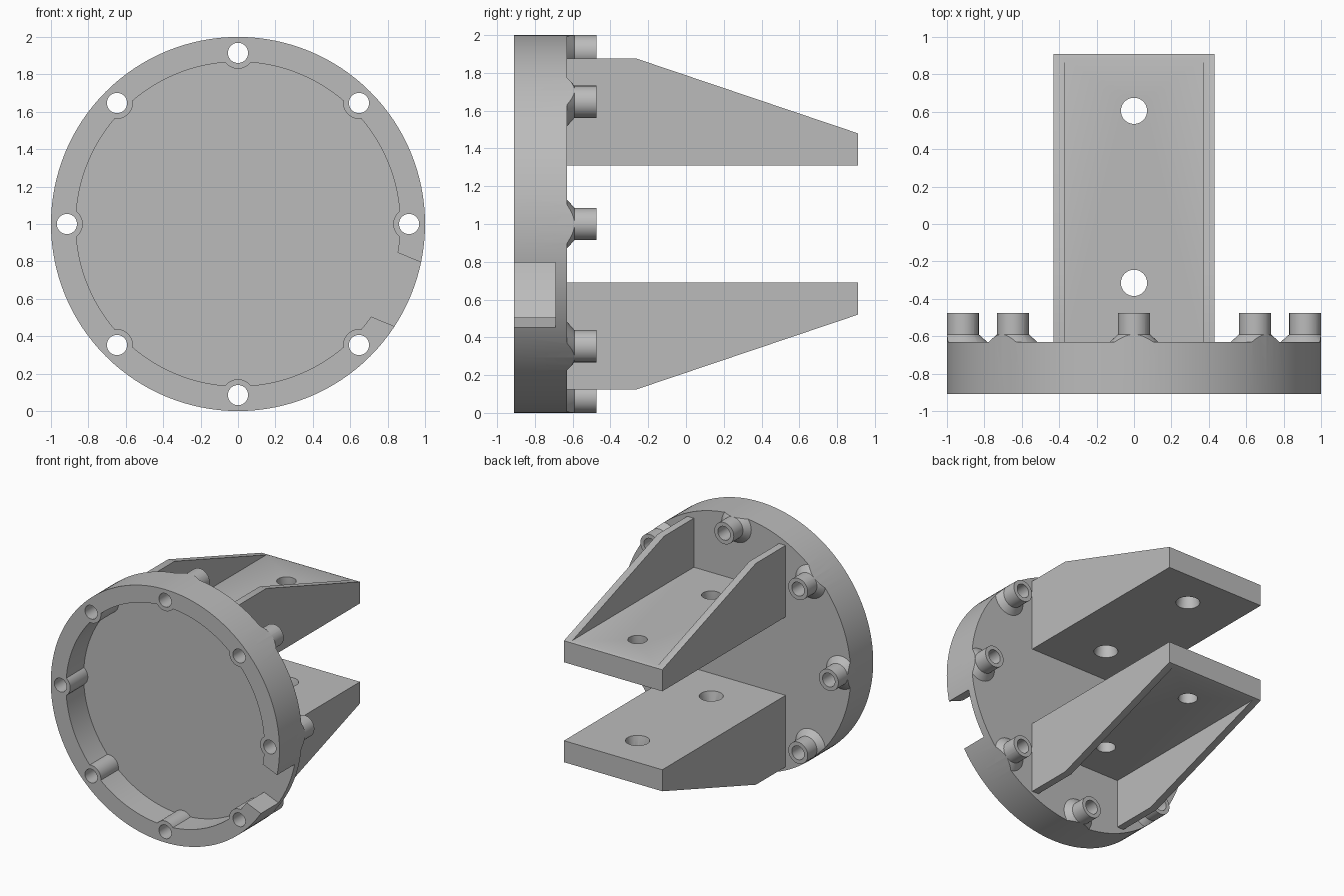
import bpy, bmesh
from math import pi, cos, sin, radians
from mathutils import Matrix, Vector

cube = bpy.data.objects.get("Cube")
if cube:
    bpy.data.objects.remove(cube, do_unlink=True)

grey = bpy.data.materials.new("plain grey")
grey.use_nodes = True
grey.diffuse_color = (0.5, 0.5, 0.5, 1)
grey.node_tree.nodes["Principled BSDF"].inputs["Base Color"].default_value = (0.5, 0.5, 0.5, 1)

AXIS_Z = 1.0                       # height of the flange axis
FRONT, FLOOR, BACK, BOSS_END = -0.91, -0.69, -0.63, -0.475
BOLT_RING, BOSS_R = 0.915, 0.085


def make(name, bm):
    bmesh.ops.recalc_face_normals(bm, faces=bm.faces)
    mesh = bpy.data.meshes.new(name)
    bm.to_mesh(mesh)
    bm.free()
    mesh.materials.append(grey)
    ob = bpy.data.objects.new(name, mesh)
    bpy.context.collection.objects.link(ob)
    return ob


def rod(bm, start, end, r1, r2=None, sides=48):
    """Cylinder or cone from start to end."""
    a, b = Vector(start), Vector(end)
    turn = (b - a).to_track_quat('Z', 'Y').to_matrix().to_4x4()
    bmesh.ops.create_cone(bm, cap_ends=True, segments=sides, radius1=r1,
                          radius2=r1 if r2 is None else r2, depth=(b - a).length,
                          matrix=Matrix.Translation((a + b) / 2) @ turn)


def disc(name, r, y0, y1):
    bm = bmesh.new()
    rod(bm, (0, y0, AXIS_Z), (0, y1, AXIS_Z), r, sides=128)
    return make(name, bm)


def bolt_ring(name, y0, y1, r1, r2=None):
    """Eight rods spread around the flange."""
    bm = bmesh.new()
    for i in range(8):
        x = BOLT_RING * cos(i * pi / 4)
        z = AXIS_Z + BOLT_RING * sin(i * pi / 4)
        rod(bm, (x, y0, z), (x, y1, z), r1, r2, 40)
    return make(name, bm)


def box(name, size, matrix):
    bm = bmesh.new()
    bmesh.ops.create_cube(bm, size=1, matrix=matrix @ Matrix.Diagonal((*size, 1)))
    return make(name, bm)


def combine(ob, other, operation):
    """Apply a boolean and remove the helper."""
    mod = ob.modifiers.new("cut", 'BOOLEAN')
    mod.operation, mod.object, mod.solver = operation, other, 'EXACT'
    bpy.context.view_layer.objects.active = ob
    bpy.ops.object.modifier_apply(modifier=mod.name)
    bpy.data.objects.remove(other, do_unlink=True)


def finish(ob):
    bpy.ops.object.select_all(action='DESELECT')
    ob.select_set(True)
    bpy.context.view_layer.objects.active = ob
    bpy.ops.object.shade_smooth_by_angle(angle=radians(25))


# Flange with flared bosses trimmed to the rim
flange = disc("flange", 1.2, FRONT, BACK)
combine(flange, bolt_ring("flares", -0.65, -0.59, 0.152, BOSS_R), 'UNION')
combine(flange, bolt_ring("bosses", -0.66, BOSS_END, BOSS_R), 'UNION')
combine(flange, disc("rim_trim", 1.0, -1.2, 0), 'INTERSECT')

# Front recess, leaving the boss columns standing
recess = disc("recess", 0.867, -1.0, FLOOR)
combine(recess, bolt_ring("columns", -1.1, -0.6, BOSS_R), 'DIFFERENCE')
combine(flange, recess, 'DIFFERENCE')

# Slot through the recess wall, between two bosses
slot_place = (Matrix.Translation((0, 0, AXIS_Z)) @ Matrix.Rotation(pi / 8, 4, 'Y')
              @ Matrix.Translation((0.95, FLOOR - 0.2, 0)))
combine(flange, box("slot", (0.4, 0.4, 0.37), slot_place), 'DIFFERENCE')
combine(flange, bolt_ring("bolt_holes", -1.1, -0.3, 0.054), 'DIFFERENCE')
finish(flange)


# Brackets: a channel with tapering side walls, mirrored about the axis
def bracket(name, side):
    def up(h):
        return AXIS_Z + side * h
    profile = [(-0.65, 0.31), (0.91, 0.31), (0.91, 0.48), (-0.26, 0.875), (-0.65, 0.875)]
    bm = bmesh.new()
    face = bm.faces.new([bm.verts.new((-0.43, y, up(h))) for y, h in profile])
    grown = bmesh.ops.extrude_face_region(bm, geom=[face])["geom"]
    bmesh.ops.translate(bm, vec=(0.86, 0, 0),
                        verts=[g for g in grown if isinstance(g, bmesh.types.BMVert)])
    ob = make(name, bm)
    channel = box("channel", (0.745, 3, 1), Matrix.Translation((0, 0, up(0.988))))
    combine(ob, channel, 'DIFFERENCE')
    # Countersunk mounting holes
    for y in (0.605, -0.315):
        for h0, h1, r1, r2 in ((0.2, 0.6, 0.07, 0.07), (0.29, 0.39, 0.091, 0.07)):
            bm = bmesh.new()
            rod(bm, (0, y, up(h0)), (0, y, up(h1)), r1, r2)
            combine(ob, make("hole", bm), 'DIFFERENCE')
    finish(ob)


bracket("upper_bracket", 1)
bracket("lower_bracket", -1)
